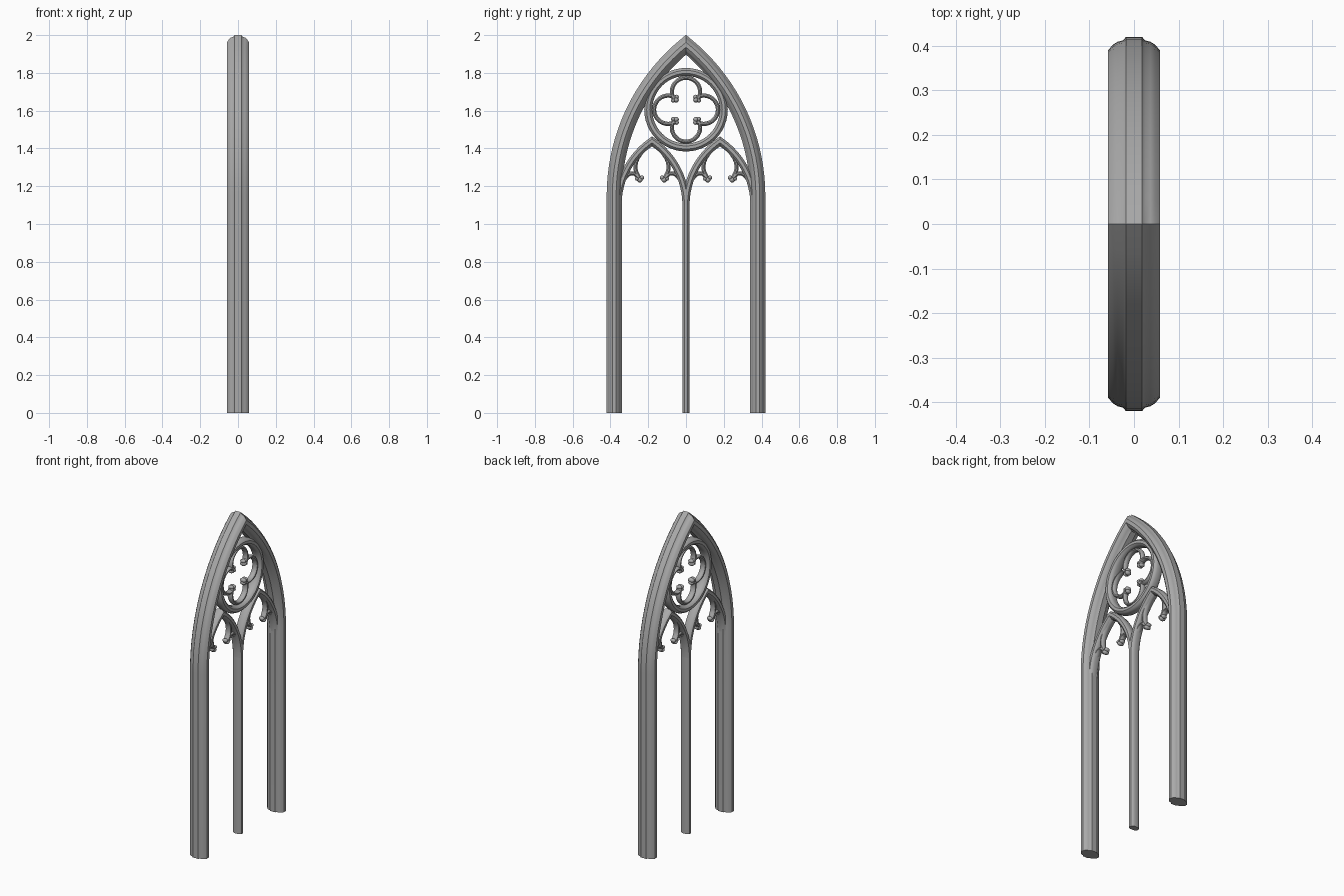
import bpy, bmesh, math
from mathutils import Vector

if "Cube" in bpy.data.objects:
    bpy.data.objects.remove(bpy.data.objects["Cube"])

stone = bpy.data.materials.new("grey stone")
stone.diffuse_color = (0.40, 0.40, 0.40, 1)
stone.use_nodes = True
stone.node_tree.nodes["Principled BSDF"].inputs["Base Color"].default_value = stone.diffuse_color


def finish(name, bm, angle=35):
    bmesh.ops.recalc_face_normals(bm, faces=bm.faces)
    me = bpy.data.meshes.new(name)
    bm.to_mesh(me)
    bm.free()
    me.materials.append(stone)
    ob = bpy.data.objects.new(name, me)
    bpy.context.collection.objects.link(ob)
    bpy.ops.object.select_all(action='DESELECT')
    ob.select_set(True)
    bpy.context.view_layer.objects.active = ob
    bpy.ops.object.shade_smooth_by_angle(angle=math.radians(angle))
    return ob


def full_profile(quarter):
    """Mirror a quarter section of (across, depth) points into a closed section."""
    half = quarter + [(-n, x) for n, x in reversed(quarter)]
    return half + [(n, -x) for n, x in reversed(half)]


def oval(a, d, n=12):
    return [(a * math.cos(2 * math.pi * i / n), d * math.sin(2 * math.pi * i / n)) for i in range(n)]


def sweep(bm, path, profile, closed=False):
    """Sweep a section along a (y, z) path with mitred corners."""
    pts = [Vector(p) for p in path]
    rings, n = [], len(pts)
    for i, p in enumerate(pts):
        a = pts[i - 1] if (i or closed) else None
        b = pts[(i + 1) % n] if (i < n - 1 or closed) else None
        d1 = (p - a).normalized() if a is not None else (b - p).normalized()
        d2 = (b - p).normalized() if b is not None else d1
        n1, n2 = Vector((-d1.y, d1.x)), Vector((-d2.y, d2.x))
        m = (n1 + n2).normalized()
        m /= max(m.dot(n1), 0.3)
        rings.append([bm.verts.new((x, p.x + m.x * s, p.y + m.y * s)) for s, x in profile])
    k = len(profile)
    for i in range(n if closed else n - 1):
        r, q = rings[i], rings[(i + 1) % n]
        for j in range(k):
            bm.faces.new((r[j], r[(j + 1) % k], q[(j + 1) % k], q[j]))
    if not closed:
        bm.faces.new(rings[0])
        bm.faces.new(rings[-1])


def arc(cy, cz, r, a0, a1, n):
    return [(cy + r * math.cos(math.radians(a0 + (a1 - a0) * i / n)),
             cz + r * math.sin(math.radians(a0 + (a1 - a0) * i / n))) for i in range(n + 1)]


def pointed_arch(mid, half, spring, r, n):
    """Pointed arch path, right foot to left foot."""
    top = math.degrees(math.acos((r - half) / r))
    right = arc(half - r, spring, r, 0, top, n)
    left = [(-y, z) for y, z in reversed(right[:-1])]
    return [(mid + y, z) for y, z in right + left]


def smooth_path(ctrl, steps=5):
    """Catmull-Rom curve through a few points."""
    c = [Vector(p) for p in ctrl]
    c = [2 * c[0] - c[1]] + c + [2 * c[-1] - c[-2]]
    out = []
    for i in range(1, len(c) - 2):
        for s in range(steps):
            t = s / steps
            p = 0.5 * (2 * c[i] + (c[i + 1] - c[i - 1]) * t
                       + (2 * c[i - 1] - 5 * c[i] + 4 * c[i + 1] - c[i + 2]) * t * t
                       + (3 * c[i] - c[i - 1] - 3 * c[i + 1] + c[i + 2]) * t ** 3)
            out.append(tuple(p))
    return out + [tuple(c[-2])]


def knob(bm, y, z, dy, dz):
    """Three-lobed cusp tip pointing along (dy, dz)."""
    d = Vector((dy, dz)).normalized()
    s = Vector((-d.y, d.x))
    for along, side, r in ((0.010, 0, 0.014), (0, 0.013, 0.012), (0, -0.013, 0.012)):
        c = Vector((y, z)) + d * along + s * side
        new = bmesh.ops.create_icosphere(bm, subdivisions=2, radius=r)["verts"]
        for v in new:
            v.co = (v.co.x * 1.5, v.co.y + c.x, v.co.z + c.y)


# Moulded sections
FRAME = full_profile([(0.040, 0.018), (0.032, 0.025), (0.029, 0.037),
                      (0.023, 0.047), (0.010, 0.058)])
BAR = full_profile([(0.019, 0.010), (0.016, 0.021), (0.008, 0.029)])
RING = full_profile([(0.021, 0.012), (0.017, 0.023), (0.008, 0.031)])
THIN = oval(0.011, 0.018, 10)

# Outer frame: two jambs and the pointed arch in one sweep
bm = bmesh.new()
arch = pointed_arch(0, 0.38, 1.15, 1.03, 18)
sweep(bm, [(0.38, 0)] + arch + [(-0.38, 0)], FRAME)
finish("outer_frame", bm)

# Central mullion
bm = bmesh.new()
sweep(bm, [(0, 0), (0, 1.14)], BAR)
finish("mullion", bm)

# Two lancet arches springing from mullion and jambs
for side, mid in (("left", -0.18), ("right", 0.18)):
    bm = bmesh.new()
    sweep(bm, pointed_arch(mid, 0.18, 1.10, 0.411, 12), BAR)
    finish(side + "_lancet_arch", bm)

    # Cusped tracery inside each lancet
    bm = bmesh.new()
    lower = smooth_path([(0.165, 1.19), (0.152, 1.23), (0.125, 1.262), (0.095, 1.267), (0.070, 1.245)])
    upper = smooth_path([(0.068, 1.245), (0.086, 1.285), (0.082, 1.335), (0.05, 1.385), (0, 1.425)])
    for m in (1, -1):
        for path in (lower, upper):
            sweep(bm, [(mid + m * y, z) for y, z in path], THIN)
        knob(bm, mid + m * 0.066, 1.243, -m * 0.2, -1)
    finish(side + "_lancet_cusps", bm)

# Round tracery ring
CZ = 1.605
bm = bmesh.new()
sweep(bm, arc(0, CZ, 0.2, 0, 360, 48)[:-1], RING, closed=True)
finish("rose_ring", bm)

# Four-lobed foil with cusp tips
bm = bmesh.new()
for k in range(4):
    a = 90 * k
    cy, cz = 0.094 * math.cos(math.radians(a)), 0.094 * math.sin(math.radians(a))
    sweep(bm, arc(cy, CZ + cz, 0.075, a - 120, a + 120, 24), THIN)
    dy, dz = math.cos(math.radians(a + 45)), math.sin(math.radians(a + 45))
    knob(bm, 0.083 * dy, CZ + 0.083 * dz, -dy, -dz)
finish("quatrefoil", bm)
